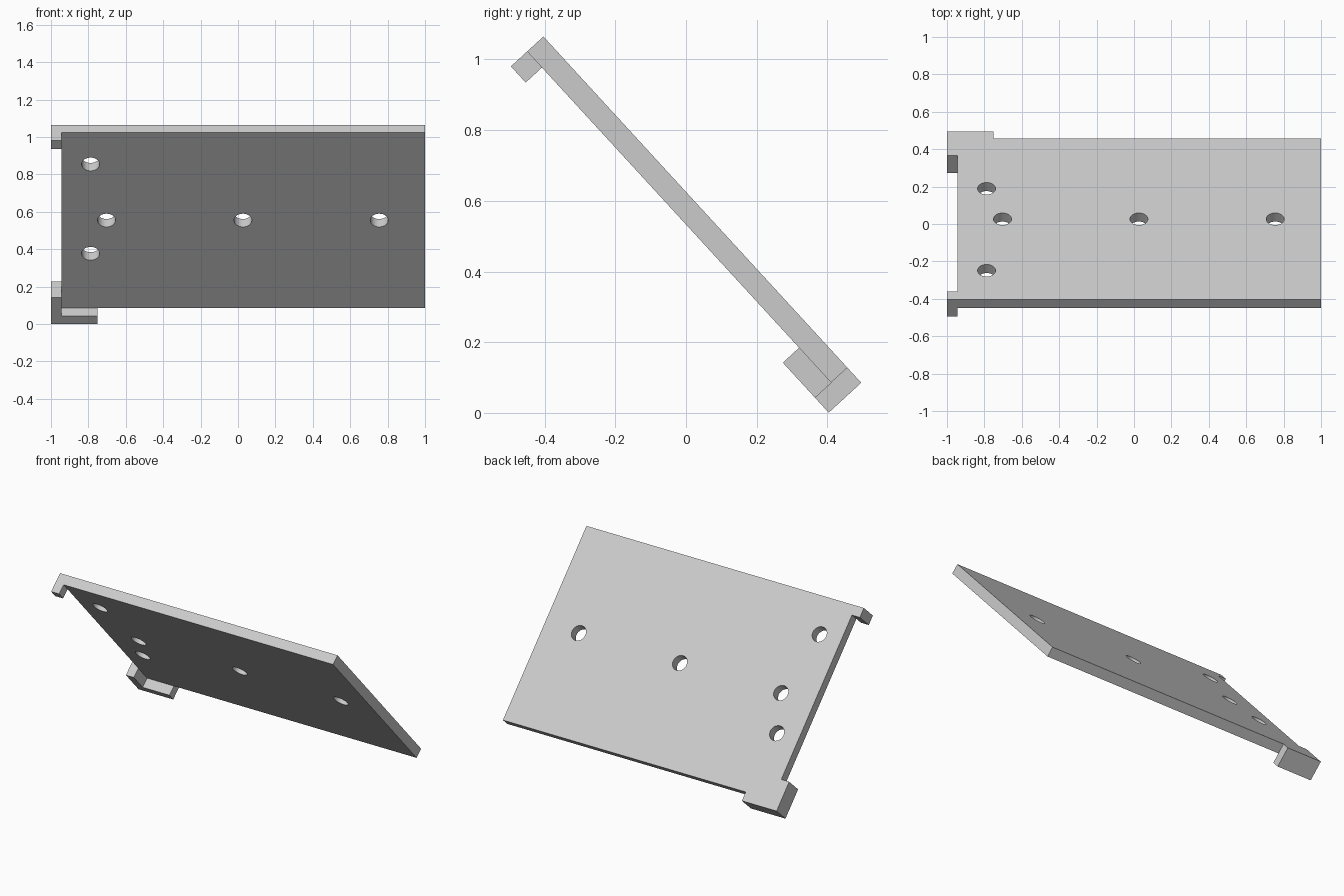
import bpy, bmesh, math
from mathutils import Matrix

cube = bpy.data.objects.get("Cube")
if cube:
    bpy.data.objects.remove(cube, do_unlink=True)

# Plate frame: x across, y down the slope, z out of the upper face
TILT = Matrix.Translation((0, -0.4035, 1.065)) @ Matrix.Rotation(math.radians(-47.45), 4, 'X')
THICK, DEPTH = 0.0625, 0.125
LENGTH, FULL = 1.272, 1.33
EDGE = -0.943

grey = bpy.data.materials.new("light_grey")
grey.use_nodes = True
grey.diffuse_color = (0.6, 0.6, 0.6, 1)
grey.node_tree.nodes["Principled BSDF"].inputs["Base Color"].default_value = (0.6, 0.6, 0.6, 1)


def prism(name, outline, low, high):
    """Extrude an outline drawn in the plate plane."""
    bm = bmesh.new()
    face = bm.faces.new([bm.verts.new((x, y, low)) for x, y in outline])
    top = bmesh.ops.extrude_face_region(bm, geom=[face])["geom"]
    bmesh.ops.translate(bm, vec=(0, 0, high - low),
                        verts=[g for g in top if isinstance(g, bmesh.types.BMVert)])
    bmesh.ops.recalc_face_normals(bm, faces=bm.faces)
    mesh = bpy.data.meshes.new(name)
    bm.to_mesh(mesh)
    bm.free()
    mesh.materials.append(grey)
    obj = bpy.data.objects.new(name, mesh)
    bpy.context.collection.objects.link(obj)
    obj.matrix_world = TILT
    return obj


def rectangle(x0, x1, y0, y1):
    return [(x0, y0), (x1, y0), (x1, y1), (x0, y1)]


def circle(x, y, radius, sides=48):
    steps = [math.tau * i / sides for i in range(sides)]
    return [(x + radius * math.cos(a), y + radius * math.sin(a)) for a in steps]


# Plate with the corner tabs in its outline
plate = prism("plate", [
    (-1, 0), (1, 0), (1, LENGTH), (-0.75, LENGTH), (-0.75, FULL), (-1, FULL),
    (-1, 1.138), (EDGE, 1.138), (EDGE, 0.062), (-1, 0.062)], -THICK, 0)

# Lips under the tabs, hooking over the plate edge
prism("upper_corner_lip", rectangle(-1, EDGE, 0, 0.062), -DEPTH, -THICK)
prism("lower_corner_lip", [
    (-1, 1.138), (EDGE, 1.138), (EDGE, LENGTH), (-0.75, LENGTH),
    (-0.75, FULL), (-1, FULL)], -DEPTH, -THICK)

# Screw holes through the plate
middle = LENGTH / 2
for i, (x, y) in enumerate([(-0.703, middle), (0.026, middle), (0.755, middle),
                            (-0.788, 0.229), (-0.788, 0.877)]):
    cutter = prism(f"hole_cutter_{i + 1}", circle(x, y, 0.048), -0.2, 0.1)
    cutter.hide_render = True
    cutter.hide_set(True)
    cut = plate.modifiers.new(f"hole_{i + 1}", 'BOOLEAN')
    cut.operation = 'DIFFERENCE'
    cut.solver = 'EXACT'
    cut.object = cutter

# Smooth hole walls, sharp plate edges
bpy.ops.object.select_all(action='DESELECT')
plate.select_set(True)
bpy.context.view_layer.objects.active = plate
for modifier in list(plate.modifiers):
    bpy.ops.object.modifier_apply(modifier=modifier.name)
bpy.ops.object.shade_smooth_by_angle(angle=math.radians(30))
